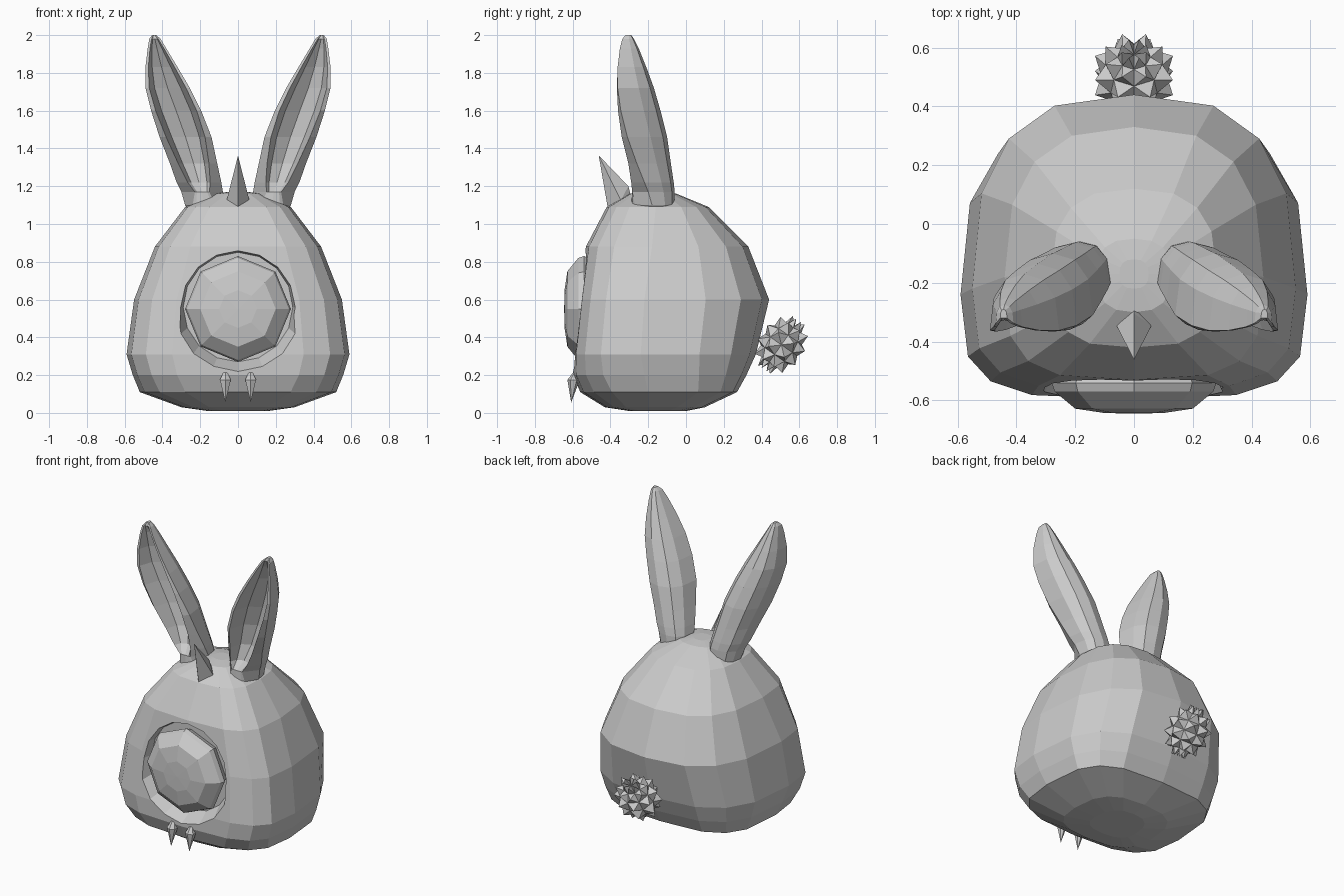
import bpy, bmesh, math
from mathutils import Vector, Matrix

if "Cube" in bpy.data.objects:
    bpy.data.objects.remove(bpy.data.objects["Cube"])

fur = bpy.data.materials.new("grey_fur")
fur.diffuse_color = (0.6, 0.6, 0.6, 1)
fur.use_nodes = True
fur.node_tree.nodes["Principled BSDF"].inputs["Base Color"].default_value = fur.diffuse_color


def make(name, rings, cap_start=True, cap_end=True):
    """Skin a list of closed rings (equal point counts) into one object."""
    bm = bmesh.new()
    rows = [[bm.verts.new(p) for p in r] for r in rings]
    n = len(rows[0])
    for a, b in zip(rows, rows[1:]):
        for i in range(n):
            j = (i + 1) % n
            bm.faces.new((a[i], a[j], b[j], b[i]))
    if cap_start:
        bm.faces.new(rows[0])
    if cap_end:
        bm.faces.new(rows[-1])
    bmesh.ops.remove_doubles(bm, verts=bm.verts, dist=0.0005)
    return finish(name, bm)


def finish(name, bm):
    bmesh.ops.recalc_face_normals(bm, faces=bm.faces)
    me = bpy.data.meshes.new(name)
    bm.to_mesh(me)
    bm.free()
    me.materials.append(fur)
    ob = bpy.data.objects.new(name, me)
    bpy.context.collection.objects.link(ob)
    return ob


def spow(v, p):
    return math.copysign(abs(v) ** p, v)


# Body: rounded egg, squarer at the front and toward the base
def body_ring(z, w, yf, yb, yc, pf, pb):
    pts = []
    for i in range(16):
        a = math.tau * i / 16
        c, s = math.cos(a), math.sin(a)
        p = pf if s < 0 else pb
        depth = (yc - yf) if s < 0 else (yb - yc)
        pts.append((w * spow(c, p), yc + depth * spow(s, p), z))
    return pts


body = make("body", [body_ring(*r) for r in [
    (0.01, 0.16, -0.30, 0.00, -0.18, 0.8, 0.8),
    (0.03, 0.30, -0.43, 0.10, -0.20, 0.7, 0.7),
    (0.11, 0.52, -0.56, 0.27, -0.20, 0.65, 0.6),
    (0.20, 0.557, -0.597, 0.32, -0.22, 0.57, 0.65),
    (0.31, 0.59, -0.597, 0.37, -0.24, 0.55, 0.7),
    (0.60, 0.55, -0.565, 0.44, -0.22, 0.55, 0.74),
    (0.88, 0.44, -0.53, 0.33, -0.18, 0.58, 0.76),
    (1.09, 0.28, -0.42, 0.12, -0.16, 0.65, 0.76),
    (1.16, 0.13, -0.30, -0.05, -0.17, 0.8, 0.8),
    (1.17, 0.05, -0.22, -0.12, -0.17, 0.8, 0.8)]])

# Eye socket: round hole whose lower edge widens into a sloping lip
EZ = 0.55


def socket_ring(y, r, lip):
    pts = []
    for i in range(16):
        a = math.tau * i / 16
        x, z = r * math.cos(a), EZ + 0.01 + r * math.sin(a)
        if math.sin(a) < -0.3:
            x *= 1 + lip * 3
            z -= lip
        pts.append((x, y, z))
    return pts


cutter = make("socket_cutter", [socket_ring(-0.49, 0.29, 0.0),
                                socket_ring(-0.60, 0.312, 0.03),
                                socket_ring(-0.75, 0.33, 0.05)])
mod = body.modifiers.new("socket", 'BOOLEAN')
mod.operation = 'DIFFERENCE'
mod.solver = 'EXACT'
mod.object = cutter
bpy.context.view_layer.objects.active = body
bpy.ops.object.modifier_apply(modifier=mod.name)
bpy.data.objects.remove(cutter)

# Eye: eight-sided faceted dome
make("eye", [[(r * math.sin(math.tau * i / 8), y, EZ + r * math.cos(math.tau * i / 8))
              for i in range(8)]
             for r, y in [(0.24, -0.46), (0.28, -0.54), (0.27, -0.57),
                          (0.20, -0.628), (0.10, -0.643), (0.0, -0.645)]], cap_end=False)


# Ears: cupped leaves; the opening (width k, depth cup) narrows to the root
def ear_ring(side, z, x0, x1, yrim, yback, lip, k, cup):
    cx, hw = (x0 + x1) / 2, (x1 - x0) / 2
    pts = []
    for i in range(7):
        a = math.pi * i / 6
        pts.append((side * (cx - hw * spow(math.cos(a), 0.85)),
                    yrim + (yback - yrim) * abs(math.sin(a)) ** 0.78, z))
    for i in range(5):
        a = math.pi * i / 4
        pts.append((side * (cx + k * hw * math.cos(a)),
                    yrim + lip + cup * math.sin(a), z))
    return pts


EAR = [(1.05, 0.10, 0.25, -0.17, -0.09, -0.06, 0.6, -0.02),
       (1.10, 0.08, 0.28, -0.18, -0.06, -0.09, 0.6, -0.02),
       (1.17, 0.08, 0.30, -0.20, -0.06, -0.085, 0.35, 0.0),
       (1.22, 0.088, 0.325, -0.22, -0.065, -0.07, 0.5, 0.06),
       (1.32, 0.11, 0.36, -0.26, -0.08, -0.045, 0.65, 0.11),
       (1.46, 0.14, 0.415, -0.31, -0.10, -0.03, 0.75, 0.15),
       (1.60, 0.195, 0.46, -0.345, -0.135, -0.015, 0.82, 0.15),
       (1.72, 0.255, 0.49, -0.362, -0.17, -0.004, 0.83, 0.13),
       (1.83, 0.32, 0.49, -0.362, -0.21, 0.0, 0.82, 0.10),
       (1.93, 0.38, 0.478, -0.35, -0.25, 0.0, 0.75, 0.05),
       (1.98, 0.41, 0.47, -0.337, -0.275, 0.0, 0.6, 0.01),
       (2.00, 0.432, 0.455, -0.32, -0.29, 0.0, 0.5, 0.0)]
for side, label in ((1, "left"), (-1, "right")):
    make(label + "_ear", [ear_ring(side, *r) for r in EAR])


# Horn: slim spike leaning forward
make("horn", [[(0, -0.31, 1.10), (0.04, -0.30, 1.10), (0, -0.28, 1.10), (-0.04, -0.30, 1.10)],
              [(0, -0.415, 1.09), (0.06, -0.345, 1.125), (0, -0.305, 1.20), (-0.06, -0.345, 1.125)],
              [(0, -0.462, 1.363)] * 4], cap_end=False)

# Fangs: two small pointed teeth
for x, label in ((0.067, "left"), (-0.067, "right")):
    make(label + "_fang", [[(x + r * math.sin(math.tau * i / 6),
                             y - r * math.cos(math.tau * i / 6), z) for i in range(6)]
                           for r, y, z in [(0.012, -0.585, 0.215), (0.033, -0.595, 0.175),
                                           (0.0, -0.608, 0.055)]], cap_end=False)

# Tail: pompom ball with a spike on every face, tipped backward
bm = bmesh.new()
bmesh.ops.create_uvsphere(bm, u_segments=8, v_segments=6, radius=0.12)
for v in bmesh.ops.poke(bm, faces=bm.faces[:])["verts"]:
    v.co = v.co.normalized() * 0.16
tilt = Matrix.Rotation(math.radians(-35), 3, 'X')
for v in bm.verts:
    v.co = tilt @ Vector((v.co.x * 0.93, v.co.y * 0.85, v.co.z * 1.05)) + Vector((0, 0.505, 0.36))
finish("tail", bm)
